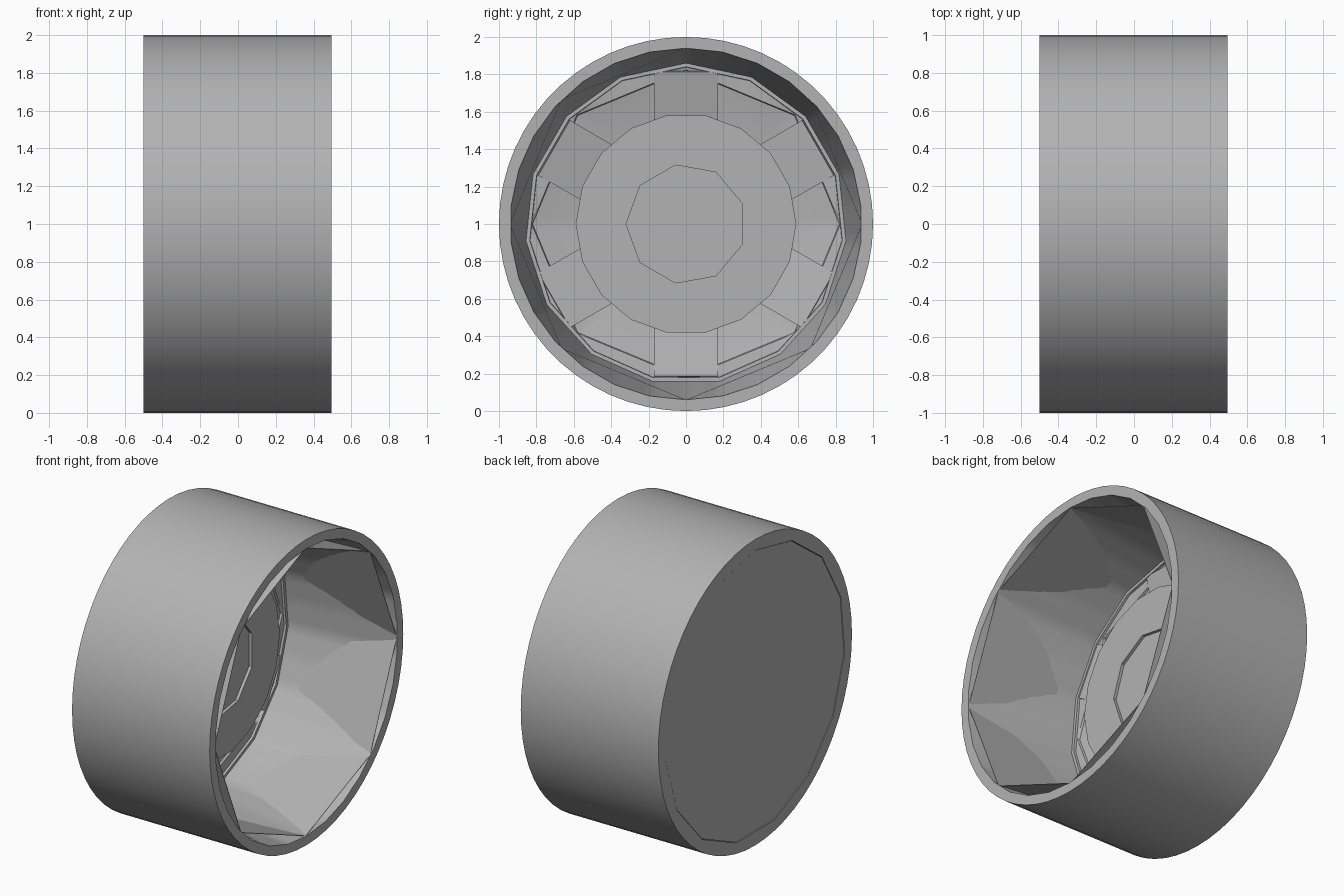
import bpy, bmesh
from math import cos, sin, pi, tau, radians
from mathutils import Matrix

cube = bpy.data.objects.get("Cube")
if cube:
    bpy.data.objects.remove(cube, do_unlink=True)

grey = bpy.data.materials.new("mid_grey")
grey.use_nodes = True
GREY = (0.45, 0.45, 0.45, 1)
grey.diffuse_color = GREY
grey.node_tree.nodes["Principled BSDF"].inputs["Base Color"].default_value = GREY


def finish(bm, name):
    bmesh.ops.recalc_face_normals(bm, faces=bm.faces)
    mesh = bpy.data.meshes.new(name)
    bm.to_mesh(mesh)
    bm.free()
    mesh.materials.append(grey)
    obj = bpy.data.objects.new(name, mesh)
    bpy.context.collection.objects.link(obj)
    bpy.ops.object.select_all(action='DESELECT')
    obj.select_set(True)
    bpy.context.view_layer.objects.active = obj
    bpy.ops.object.shade_smooth_by_angle(angle=radians(30))
    return obj


def polygon_radius(r, sides, angle):
    """Distance to the edge of a regular polygon with a corner at angle 0."""
    step = tau / sides
    return r * cos(step / 2) / cos(angle % step - step / 2)


def lathe(name, profile, samples, phase, tube=False):
    """Solid along x; profile entries are (x, corner radius, sides).
    A tube joins its last ring to its first, otherwise the ends are capped."""
    bm = bmesh.new()
    rings = []
    for x, r, sides in profile:
        ring = []
        for i in range(samples):
            a = tau * i / samples
            d = polygon_radius(r, sides, a)
            ring.append(bm.verts.new((x, d * cos(a + phase), 1 + d * sin(a + phase))))
        rings.append(ring)
    pairs = list(zip(rings, rings[1:]))
    if tube:
        pairs.append((rings[-1], rings[0]))
    else:
        bm.faces.new(rings[0])
        bm.faces.new(rings[-1])
    for a, b in pairs:
        for i in range(samples):
            j = (i + 1) % samples
            bm.faces.new((a[i], a[j], b[j], b[i]))
    return finish(bm, name)


# Rim: dish, stepped lip, tapered barrel, front edge, outer wall, back edge
lathe("rim", [
    (-0.33, 0.50, 8), (-0.268, 0.82, 8), (-0.255, 0.825, 8),
    (-0.25, 0.838, 15), (-0.235, 0.84, 15), (-0.235, 0.86, 15),
    (0.495, 0.94, 30), (0.495, 1.0, 60), (-0.50, 1.0, 60),
    (-0.50, 0.93, 15), (-0.48, 0.93, 15)], 120, pi / 2)

# Thin eight-sided lining inside the barrel
lathe("barrel_lining", [
    (0.49, 0.94, 8), (-0.10, 0.94, 8), (-0.10, 0.943, 8), (0.49, 0.943, 8)],
    8, pi / 2, tube=True)

# Flat cover closing the back
lathe("back_cover", [(-0.48, 0.927, 15), (-0.498, 0.927, 15)], 15, pi / 2)

# Hub with a shallow nine-sided recess
lathe("hub", [
    (-0.34, 0.59, 18), (-0.11, 0.59, 18), (-0.11, 0.32, 9), (-0.13, 0.32, 9)],
    18, pi)

# Six flat spokes lying on the dish
for k in range(6):
    bm = bmesh.new()
    bmesh.ops.create_cube(bm, size=1)
    place = (Matrix.Translation((0, 0, 1))
             @ Matrix.Rotation(k * pi / 3, 4, 'X')
             @ Matrix.Translation((-0.281, 0, 0.685))
             @ Matrix.Rotation(radians(12), 4, 'Y')
             @ Matrix.Diagonal((0.03, 0.34, 0.27, 1)))
    bmesh.ops.transform(bm, matrix=place, verts=bm.verts)
    finish(bm, f"spoke_{k + 1}")
